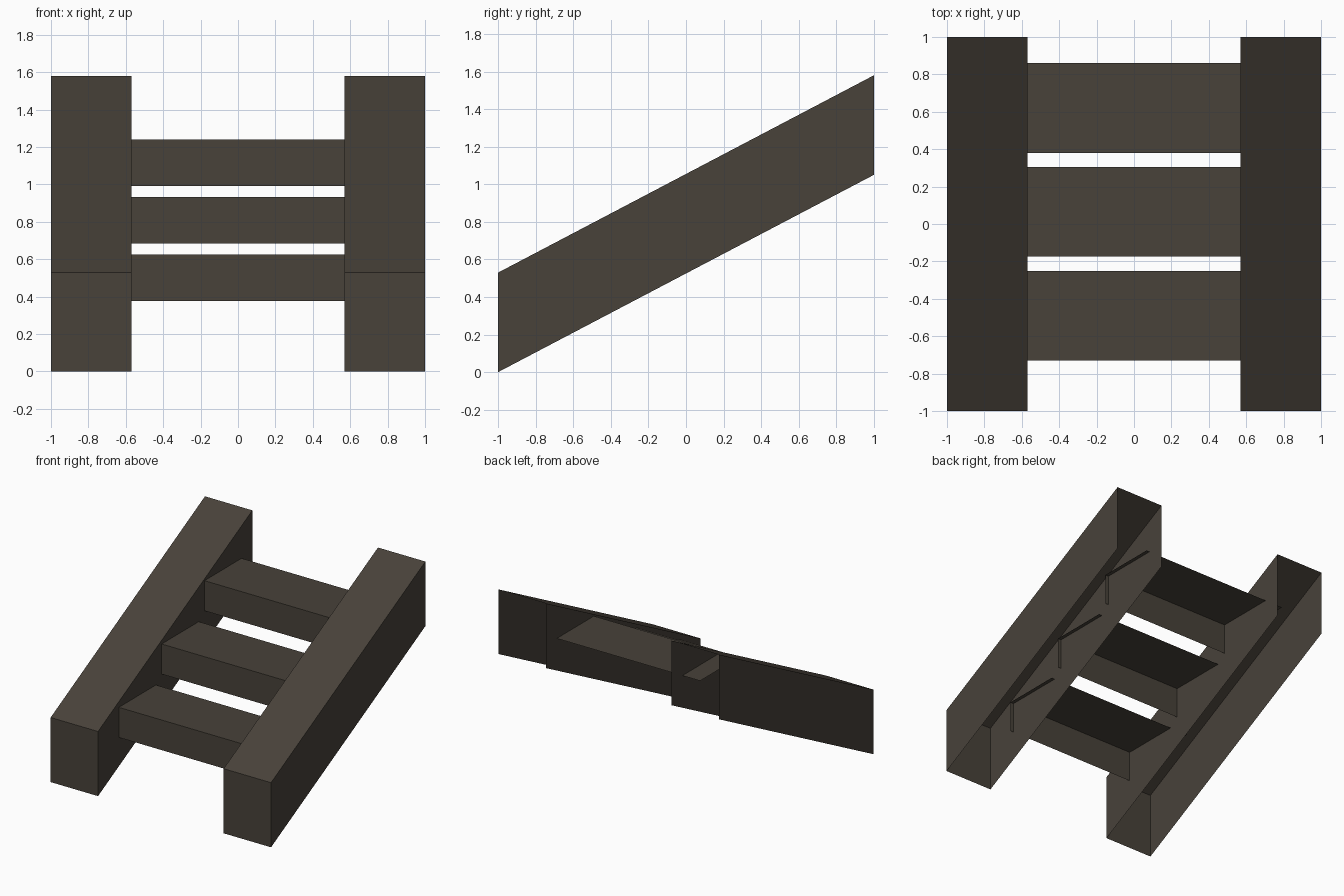
import bpy

if "Cube" in bpy.data.objects:
    bpy.data.objects.remove(bpy.data.objects["Cube"])

# One dark weathered wood colour
wood = bpy.data.materials.new("dark brown wood")
wood.diffuse_color = (0.065, 0.054, 0.042, 1)
wood.use_nodes = True
wood.node_tree.nodes["Principled BSDF"].inputs["Base Color"].default_value = wood.diffuse_color


def make_part(name, verts, faces):
    mesh = bpy.data.meshes.new(name)
    mesh.from_pydata(verts, [], faces)
    mesh.materials.append(wood)
    obj = bpy.data.objects.new(name, mesh)
    bpy.context.collection.objects.link(obj)
    return obj


# Side stringers: sloped shells, open underneath and at the back end
profile = [(-1, 0), (-1, 0.53), (1, 1.58), (1, 1.05)]
for name, x0, x1 in (("left_stringer", -1, -0.57), ("right_stringer", 0.57, 1)):
    verts = [(x, y, z) for x in (x0, x1) for y, z in profile]
    make_part(name, verts, [
        (3, 2, 1, 0),   # left wall
        (4, 5, 6, 7),   # right wall
        (0, 1, 5, 4),   # front end
        (1, 2, 6, 5),   # sloped top
    ])

# Steps: thin tread with a front riser, ends pushed through the stringer walls
for i in range(3):
    y, z = -0.73 + 0.555 * i, 0.625 + 0.3075 * i
    section = [(y, z - 0.247), (y, z), (y + 0.48, z)]
    verts = [(x, a, b) for x in (-0.73, 0.6) for a, b in section]
    make_part(f"step_{i + 1}", verts, [(0, 3, 4, 1), (1, 4, 5, 2)])

# Make the front end and riser faces look outward
for obj in bpy.data.objects:
    for poly in obj.data.polygons:
        if poly.normal.y < -0.9 or poly.normal.z > 0.5:
            continue
        if poly.normal.y > 0.9 or poly.normal.z < -0.5:
            poly.flip()
